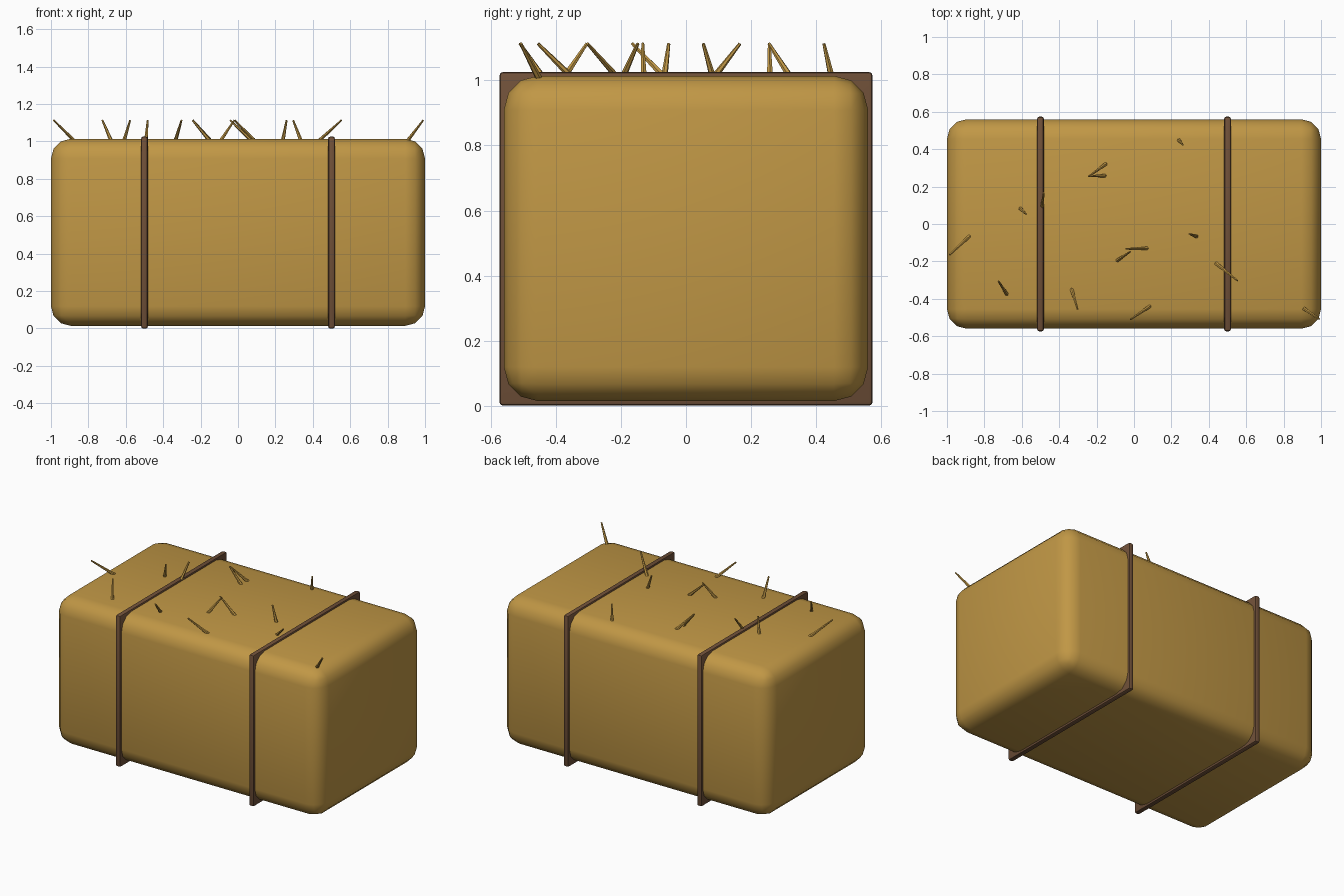
import bpy
from mathutils import Vector

if "Cube" in bpy.data.objects:
    bpy.data.objects.remove(bpy.data.objects["Cube"])


def material(name, color):
    mat = bpy.data.materials.new(name)
    mat.diffuse_color = color
    mat.use_nodes = True
    mat.node_tree.nodes["Principled BSDF"].inputs["Base Color"].default_value = mat.diffuse_color
    return mat


STRAW = material("straw", (0.53, 0.31, 0.06, 1))
TWINE = material("twine", (0.16, 0.08, 0.04, 1))


def rounded_box(name, center, size, bevel, segments, mat):
    bpy.ops.mesh.primitive_cube_add(size=1, location=center)
    obj = bpy.context.object
    obj.name = name
    obj.scale = size
    bpy.ops.object.transform_apply(location=False, rotation=False, scale=True)
    mod = obj.modifiers.new("bevel", 'BEVEL')
    mod.width = bevel
    mod.segments = segments
    bpy.ops.object.modifier_apply(modifier=mod.name)
    obj.data.materials.append(mat)
    bpy.ops.object.shade_smooth_by_angle()
    return obj


# Bale body
rounded_box("bale", (0, 0, 0.514), (2, 1.12, 1.0), 0.105, 3, STRAW)

# Two straps around the bale
for side, x in (("left", -0.5), ("right", 0.5)):
    rounded_box(side + "_strap", (x, 0, 0.513), (0.036, 1.147, 1.026), 0.011, 2, TWINE)

# Loose straws on top: base x, y then tip x, y
STRAWS = [
    (-0.88, -0.065, -0.985, -0.165), (-0.68, -0.375, -0.725, -0.305),
    (-0.608, 0.083, -0.577, 0.053), (-0.492, 0.085, -0.483, 0.166),
    (-0.333, -0.35, -0.302, -0.455), (-0.15, 0.322, -0.24, 0.255),
    (-0.155, 0.258, -0.243, 0.256), (-0.09, -0.195, -0.02, -0.148),
    (0.07, -0.13, -0.042, -0.133), (0.085, -0.44, -0.018, -0.51),
    (0.24, 0.448, 0.26, 0.424), (0.335, -0.067, 0.295, -0.053),
    (0.438, -0.21, 0.553, -0.303), (0.91, -0.453, 0.99, -0.508),
]
for i, (bx, by, tx, ty) in enumerate(STRAWS):
    base, tip = Vector((bx, by, 1.008)), Vector((tx, ty, 1.113))
    axis = tip - base
    bpy.ops.mesh.primitive_cone_add(
        vertices=6, radius1=0.0105, radius2=0.005, depth=axis.length,
        location=(base + tip) / 2,
        rotation=axis.to_track_quat('Z', 'Y').to_euler())
    straw = bpy.context.object
    straw.name = f"straw_{i + 1}"
    straw.data.materials.append(STRAW)
